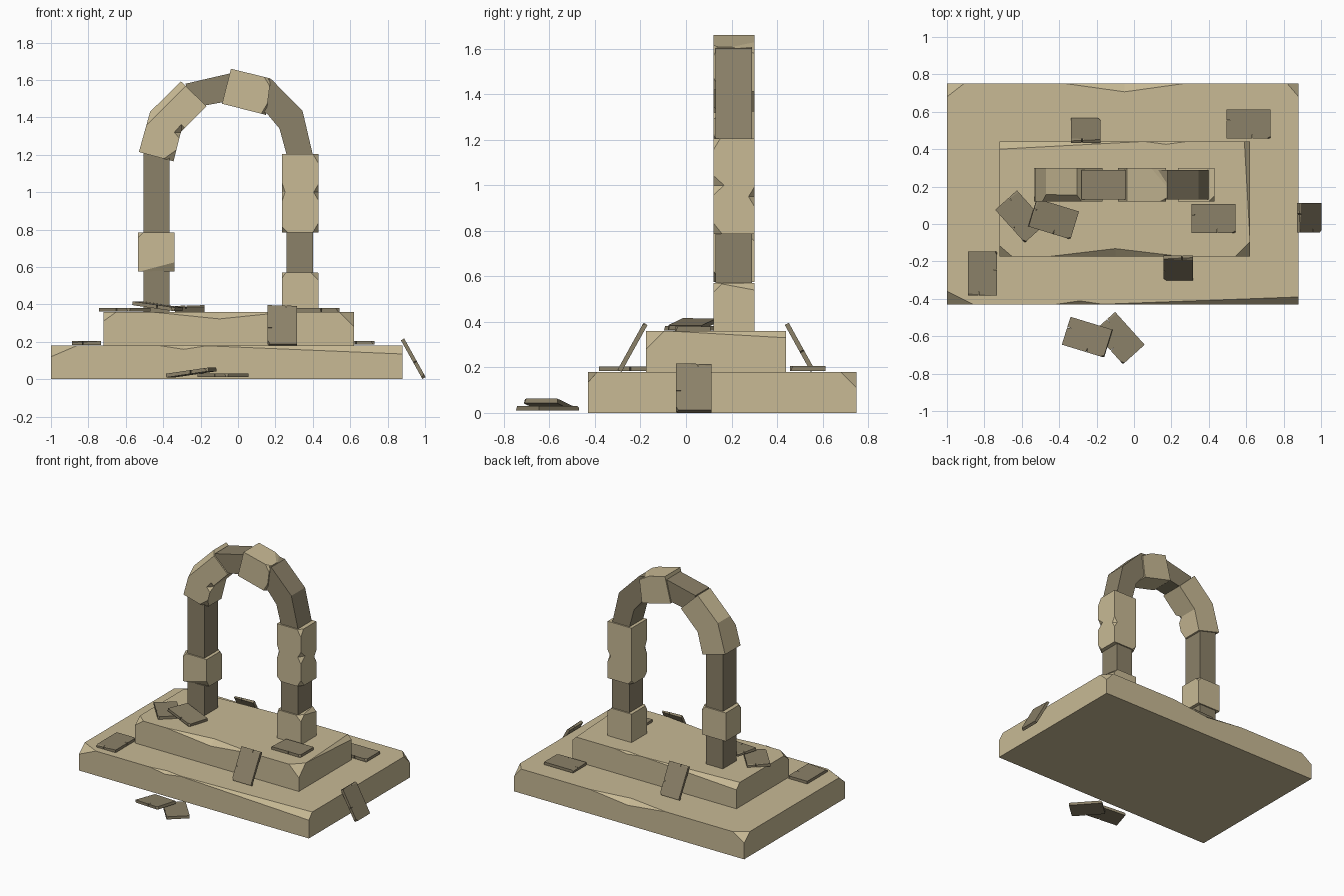
import bpy, bmesh
from math import radians
from mathutils import Vector

if "Cube" in bpy.data.objects:
    bpy.data.objects.remove(bpy.data.objects["Cube"])


def material(name, color):
    m = bpy.data.materials.new(name)
    m.diffuse_color = (*color, 1)
    m.use_nodes = True
    m.node_tree.nodes["Principled BSDF"].inputs["Base Color"].default_value = m.diffuse_color
    return m


PALE = material("pale_stone", (0.58, 0.49, 0.30))
DARK = material("dark_stone", (0.26, 0.22, 0.14))


def chip(bm, corner, size):
    """Slice one convex corner off; size is the signed reach along x, y, z."""
    c = Vector(corner)
    normal = Vector([-1 / s for s in size]).normalized()
    r = bmesh.ops.bisect_plane(bm, geom=bm.verts[:] + bm.edges[:] + bm.faces[:],
                               plane_co=c + Vector((size[0], 0, 0)),
                               plane_no=normal, clear_outer=True)
    edges = [g for g in r["geom_cut"] if isinstance(g, bmesh.types.BMEdge)]
    bmesh.ops.edgeloop_fill(bm, edges=edges)


def prism(name, profile, y0, y1, mat, chips=()):
    """Extrude an x-z profile from y0 to y1 and chip its corners."""
    bm = bmesh.new()
    face = bm.faces.new([bm.verts.new((x, y0, z)) for x, z in profile])
    r = bmesh.ops.extrude_face_region(bm, geom=[face])
    verts = [g for g in r["geom"] if isinstance(g, bmesh.types.BMVert)]
    bmesh.ops.translate(bm, verts=verts, vec=(0, y1 - y0, 0))
    for corner, size in chips:
        chip(bm, corner, size)
    bmesh.ops.recalc_face_normals(bm, faces=bm.faces)
    mesh = bpy.data.meshes.new(name)
    bm.to_mesh(mesh)
    bm.free()
    mesh.materials.append(mat)
    ob = bpy.data.objects.new(name, mesh)
    bpy.context.collection.objects.link(ob)
    return ob


def block(name, x, y, z, mat, chips=()):
    return prism(name, [(x[0], z[0]), (x[1], z[0]), (x[1], z[1]), (x[0], z[1])],
                 y[0], y[1], mat, chips)


def gouge(ob, center, half):
    """Cut a stretched octahedron out of the block."""
    bm = bmesh.new()
    for i in range(3):
        for s in (-1, 1):
            p = Vector(center)
            p[i] += s * half[i]
            bm.verts.new(p)
    bmesh.ops.convex_hull(bm, input=bm.verts[:])
    mesh = bpy.data.meshes.new("cutter")
    bm.to_mesh(mesh)
    bm.free()
    mesh.materials.append(ob.data.materials[0])
    cutter = bpy.data.objects.new("cutter", mesh)
    cutter.hide_render = True
    bpy.context.collection.objects.link(cutter)
    mod = ob.modifiers.new("gouge", "BOOLEAN")
    mod.operation, mod.object, mod.solver = "DIFFERENCE", cutter, "EXACT"
    bpy.context.view_layer.objects.active = ob
    bpy.ops.object.modifier_apply(modifier=mod.name)
    bpy.data.objects.remove(cutter)


# Two stepped slabs with broken edges
lower = block("lower_slab", (-1, 0.88), (-0.43, 0.75), (0, 0.18), PALE, [
    ((-1, -0.43, 0.18), (0.14, 0.07, -0.06)),
    ((0.88, -0.43, 0.18), (-1.08, 0.04, -0.045)),
    ((0.88, 0.75, 0.18), (-0.06, -0.07, -0.07)),
    ((-1, 0.75, 0.18), (0.09, -0.07, -0.06))])
gouge(lower, (-0.29, -0.433, 0.183), (0.17, 0.025, 0.026))
gouge(lower, (-0.05, 0.753, 0.183), (0.36, 0.05, 0.04))
upper = block("upper_slab", (-0.72, 0.62), (-0.175, 0.44), (0.18, 0.36), PALE, [
    ((-0.72, -0.175, 0.36), (0.07, 0.06, -0.05)),
    ((0.62, -0.175, 0.36), (-0.08, 0.08, -0.08)),
    ((0.62, 0.44, 0.36), (-0.03, -0.52, -0.03)),
    ((-0.72, 0.44, 0.36), (0.75, -0.04, -0.04))])
gouge(upper, (-0.1, -0.178, 0.363), (0.42, 0.05, 0.043))
gouge(upper, (0.17, 0.443, 0.363), (0.15, 0.02, 0.02))

# Pillars of alternating wide pale and narrow dark stones
WIDE, THIN = (0.12, 0.30), (0.13, 0.29)
LW, LT, RW, RT = (-0.535, -0.34), (-0.505, -0.365), (0.235, 0.43), (0.26, 0.40)
block("left_pillar_foot", LT, THIN, (0.36, 0.58), DARK)
block("left_pillar_band", LW, WIDE, (0.575, 0.785), PALE, [
    ((-0.535, 0.12, 0.785), (0.03, 0.03, -0.03)),
    ((-0.34, 0.12, 0.575), (-0.19, 0.03, 0.05)),
    ((-0.34, 0.30, 0.785), (-0.03, -0.03, -0.03))])
block("left_pillar_shaft", LT, THIN, (0.78, 1.21), DARK)
block("right_pillar_foot", RW, WIDE, (0.36, 0.57), PALE, [
    ((0.43, 0.12, 0.57), (-0.04, 0.04, -0.04)),
    ((0.43, 0.30, 0.57), (-0.03, -0.16, -0.03)),
    ((0.235, 0.12, 0.57), (0.02, 0.02, -0.03))])
block("right_pillar_shaft", RT, THIN, (0.565, 0.79), DARK)
top = block("right_pillar_head", RW, WIDE, (0.785, 1.205), PALE, [
    ((0.43, 0.12, 0.785), (-0.03, 0.04, 0.05)),
    ((0.43, 0.12, 1.205), (-0.03, 0.03, -0.05)),
    ((0.235, 0.30, 0.785), (0.03, -0.03, 0.03)),
    ((0.235, 0.12, 0.785), (0.03, 0.03, 0.03))])
gouge(top, (0.433, 0.118, 1.0), (0.03, 0.055, 0.05))
gouge(top, (0.233, 0.118, 1.0), (0.02, 0.03, 0.06))
gouge(top, (0.433, 0.302, 0.95), (0.03, 0.03, 0.05))

# Arch stones
haunch = prism("arch_left_haunch", [
    (-0.53, 1.215), (-0.345, 1.165), (-0.305, 1.322), (-0.168, 1.46),
    (-0.305, 1.592), (-0.47, 1.43)], *WIDE, PALE, [
    ((-0.305, 0.12, 1.592), (0.05, 0.035, -0.05)),
    ((-0.345, 0.12, 1.165), (-0.07, 0.03, 0.05))])
gouge(haunch, (-0.303, 0.118, 1.32), (0.04, 0.04, 0.045))
prism("arch_left_crown", [(-0.26, 1.45), (-0.17, 1.465), (-0.06, 1.485), (0.0, 1.49),
                          (0.0, 1.645), (-0.28, 1.58)], *THIN, DARK)
prism("arch_keystone", [(-0.085, 1.473), (0.15, 1.413), (0.175, 1.608), (-0.038, 1.66)],
      *WIDE, PALE, [
    ((0.15, 0.12, 1.413), (-0.03, 0.03, 0.05)),
    ((0.175, 0.30, 1.608), (-0.05, -0.1, -0.03)),
    ((0.175, 0.12, 1.608), (-0.03, 0.02, -0.05))])
prism("arch_right_haunch", [
    (0.26, 1.2), (0.40, 1.2), (0.345, 1.435), (0.18, 1.602), (0.12, 1.61),
    (0.11, 1.44), (0.155, 1.42), (0.222, 1.34)], *THIN, DARK)

# Fallen slates: location, rotation (tilt, turn) in degrees
SLATES = [
    ((0.612, 0.535, 0.195), 0, 0), ((-0.81, -0.265, 0.194), 0, 90),
    ((0.425, 0.03, 0.370), 0, 0), ((-0.605, 0.04, 0.371), 0, -48),
    ((-0.43, 0.027, 0.390), 8, -17), ((-0.25, -0.605, 0.036), -8, -17),
    ((-0.08, -0.61, 0.021), 0, -48), ((0.937, 0.033, 0.110), 61, 0),
    ((0.237, -0.235, 0.288), 61, -90), ((-0.258, 0.500, 0.288), 61, 90)]
slate = block("slate_1", (-0.118, 0.118), (-0.078, 0.078), (-0.01, 0.01), DARK, [
    ((0.118, -0.078, 0.01), (-0.02, 0.012, -0.03)),
    ((-0.118, 0.078, 0.01), (0.012, -0.15, -0.008))])
gouge(slate, (0.02, -0.08, 0.001), (0.003, 0.03, 0.06))
gouge(slate, (-0.12, 0.02, 0.001), (0.03, 0.003, 0.06))
for i, (loc, tilt, turn) in enumerate(SLATES):
    ob = slate if i == 0 else slate.copy()
    if i:
        ob.name = f"slate_{i + 1}"
        bpy.context.collection.objects.link(ob)
    ob.location = loc
    ob.rotation_euler = (0, radians(tilt), radians(turn))
